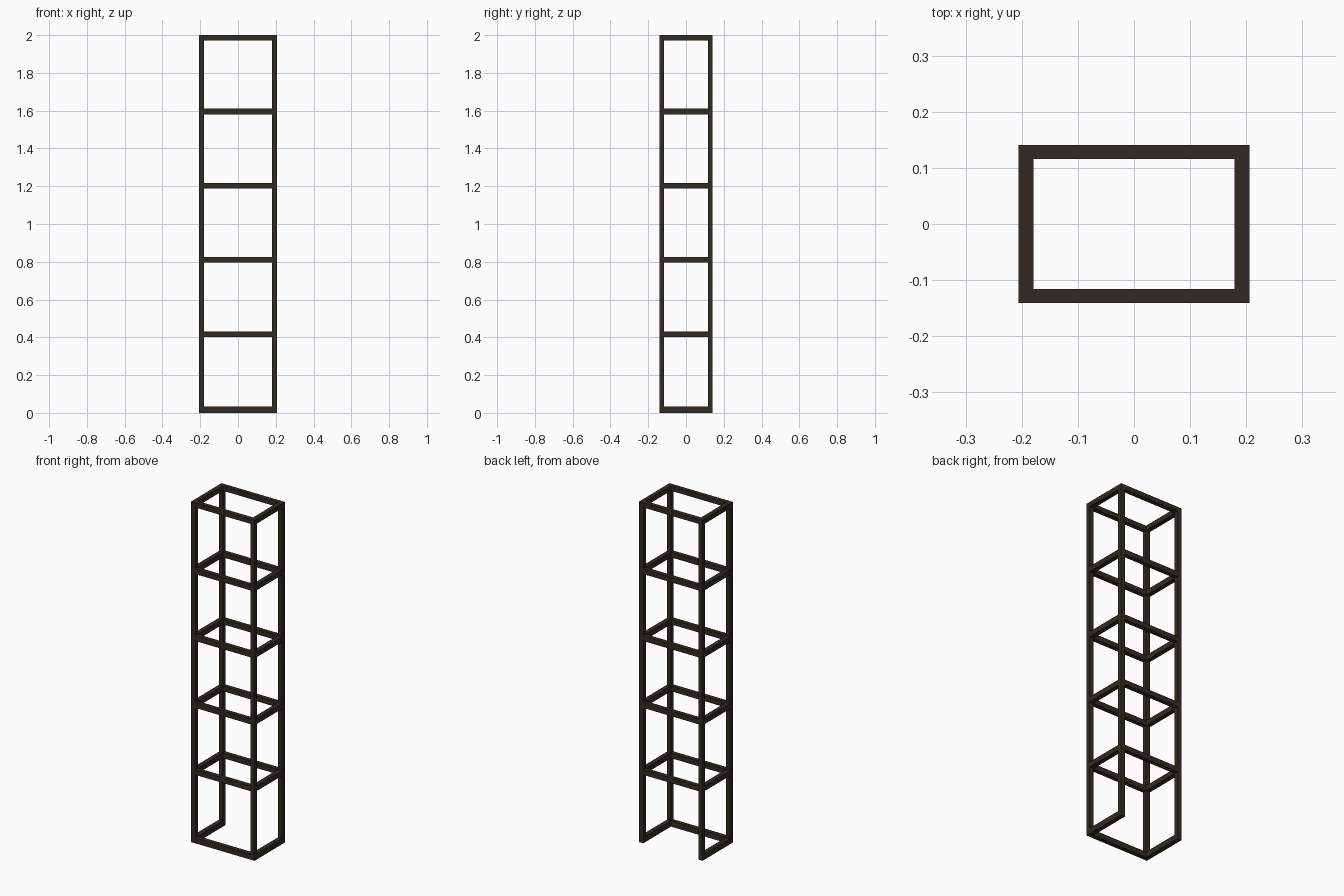
import bpy

if "Cube" in bpy.data.objects:
    bpy.data.objects.remove(bpy.data.objects["Cube"])

# One dark bronze colour for the whole frame
mat = bpy.data.materials.new("dark_bronze")
mat.diffuse_color = (0.030, 0.024, 0.016, 1)
mat.use_nodes = True
mat.node_tree.nodes["Principled BSDF"].inputs["Base Color"].default_value = mat.diffuse_color

X, Y, H = 0.206, 0.141, 2.0   # outer half width, half depth, height
TX, TY = 0.027, 0.025         # bar thickness along x and y


def bar(name, x0, x1, y0, y1, z0, z1):
    bpy.ops.mesh.primitive_cube_add(
        size=1, location=((x0 + x1) / 2, (y0 + y1) / 2, (z0 + z1) / 2))
    ob = bpy.context.object
    ob.name = name
    ob.scale = (x1 - x0, y1 - y0, z1 - z0)
    bpy.ops.object.transform_apply(location=False, rotation=False, scale=True)
    ob.data.materials.append(mat)


def span(sign, outer, t):
    return sorted((sign * outer, sign * (outer - t)))


# Corner posts
for sx, side in ((-1, "left"), (1, "right")):
    for sy, end in ((-1, "front"), (1, "back")):
        bar(f"{end}_{side}_post", *span(sx, X, TX), *span(sy, Y, TY), 0, H)

# Rings of rails between the posts; the lowest ring is open at the back
rings = [(0, 0.033), (0.402, 0.432), (0.795, 0.825),
         (1.188, 1.218), (1.581, 1.611), (1.972, 2.0)]
for i, (z0, z1) in enumerate(rings):
    for sy, end in ((-1, "front"), (1, "back")):
        if i == 0 and sy == 1:
            continue
        bar(f"{end}_rail_{i}", -X + TX, X - TX, *span(sy, Y, TY), z0, z1)
    for sx, side in ((-1, "left"), (1, "right")):
        bar(f"{side}_rail_{i}", *span(sx, X, TX), -Y + TY, Y - TY, z0, z1)
